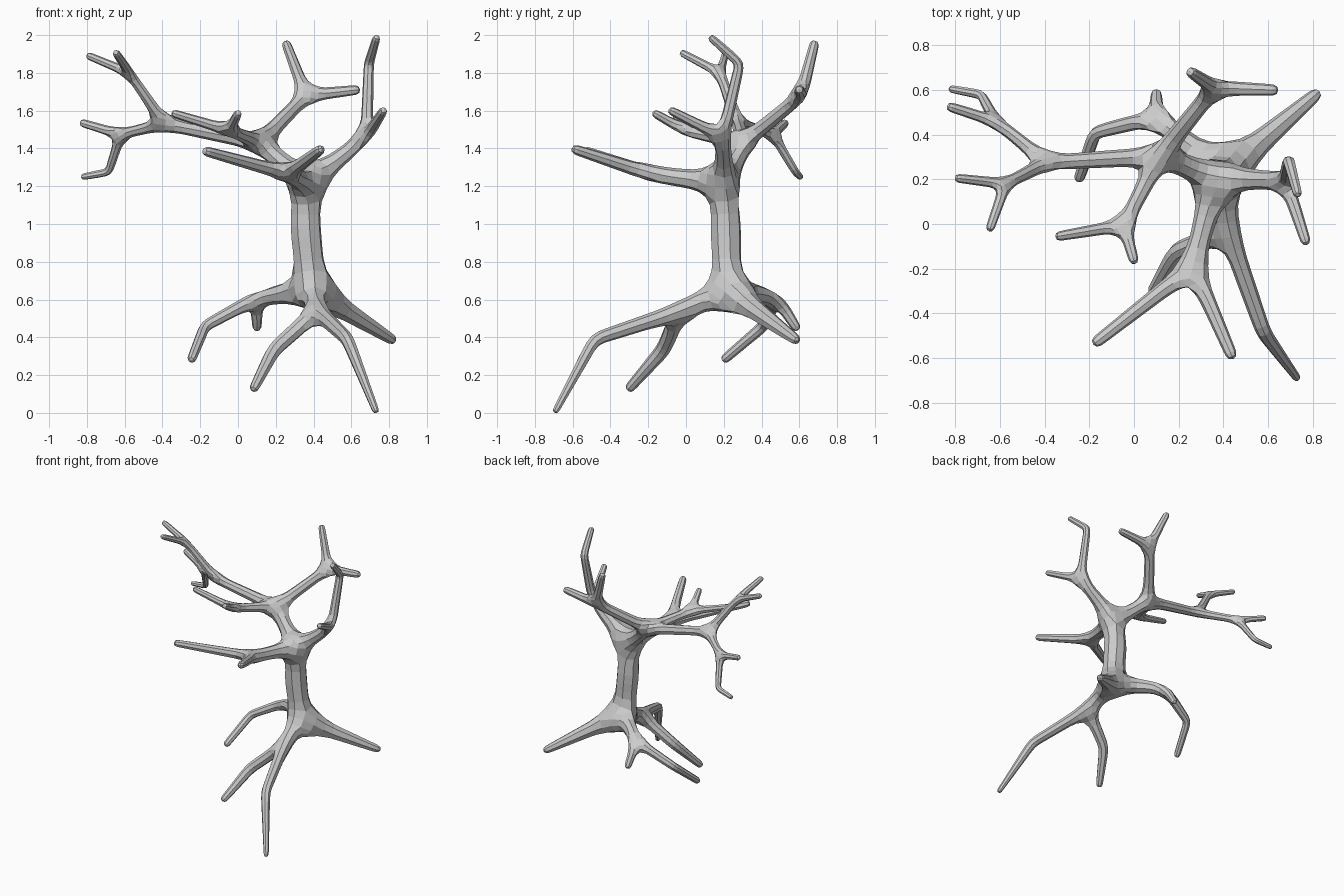
import bpy
from mathutils import Vector

# Branch skeleton: each node is (parent index, x, y, z, radius)
nodes = []


def grow(parent, *points):
    """Add a chain of (x, y, z, radius) points after parent; return the last index."""
    for p in points:
        nodes.append((parent, *p))
        parent = len(nodes) - 1
    return parent


# Trunk
base = grow(None, (0.395, 0.22, 0.65, 0.078))
crown = grow(base, (0.355, 0.21, 0.99, 0.092), (0.365, 0.205, 1.215, 0.067))

# Roots
front = grow(base, (0.42, -0.03, 0.54, 0.048))
grow(front, (0.58, -0.485, 0.39, 0.037), (0.73, -0.69, 0.01, 0.019))
grow(front, (0.19, -0.12, 0.335, 0.042), (0.085, -0.30, 0.13, 0.027))
grow(base, (0.82, 0.585, 0.385, 0.029))
back = grow(base, (0.10, 0.48, 0.61, 0.04))
grow(back, (0.10, 0.585, 0.45, 0.025))
grow(back, (-0.175, 0.41, 0.46, 0.032), (-0.245, 0.205, 0.285, 0.026))

# Right limb
right = grow(crown, (0.68, 0.195, 1.46, 0.036))
grow(right, (0.693, 0.285, 1.85, 0.029), (0.733, 0.135, 1.985, 0.022))
grow(right, (0.77, -0.08, 1.60, 0.024))

# Front limb
fore = grow(crown, (0.265, -0.19, 1.265, 0.043))
grow(fore, (-0.17, -0.53, 1.385, 0.028))
grow(fore, (0.438, -0.59, 1.395, 0.028))

# Upper fork with three limbs
fork = grow(crown, (0.115, 0.305, 1.43, 0.046))
high = grow(fork, (0.36, 0.61, 1.68, 0.038))
grow(high, (0.255, 0.68, 1.955, 0.026))
grow(high, (0.63, 0.60, 1.71, 0.027))
mid = grow(fork, (-0.045, -0.005, 1.495, 0.032))
grow(mid, (-0.34, -0.055, 1.585, 0.023))
grow(mid, (0.0, -0.165, 1.585, 0.023))
left = grow(fork, (-0.39, 0.275, 1.53, 0.036))
up = grow(left, (-0.575, 0.18, 1.80, 0.027))
grow(up, (-0.79, 0.205, 1.89, 0.021))
grow(up, (-0.645, -0.02, 1.905, 0.021))
down = grow(left, (-0.62, 0.46, 1.475, 0.028))
grow(down, (-0.825, 0.525, 1.535, 0.023))
grow(down, (-0.685, 0.58, 1.275, 0.023), (-0.82, 0.605, 1.25, 0.018))

# Lengthen the tips to make up for the softening
points = [Vector(n[1:4]) for n in nodes]
parents = {n[0] for n in nodes}
for i, n in enumerate(nodes):
    if i not in parents:
        points[i] += (points[i] - points[n[0]]).normalized() * n[4] * 0.75

# Skinned tree
mesh = bpy.data.meshes.new("tree")
mesh.from_pydata(points, [(n[0], i) for i, n in enumerate(nodes) if n[0] is not None], [])
tree = bpy.data.objects.new("tree", mesh)
bpy.context.collection.objects.link(tree)

bark = bpy.data.materials.new("grey bark")
bark.diffuse_color = (0.6, 0.6, 0.6, 1)
mesh.materials.append(bark)

skin = tree.modifiers.new("Skin", 'SKIN')
skin.use_smooth_shade = False
for sv, n in zip(mesh.skin_vertices[0].data, nodes):
    sv.radius = (n[4], n[4])
mesh.skin_vertices[0].data[0].use_root = True

soften = tree.modifiers.new("Soften", 'SUBSURF')
soften.levels = soften.render_levels = 1
